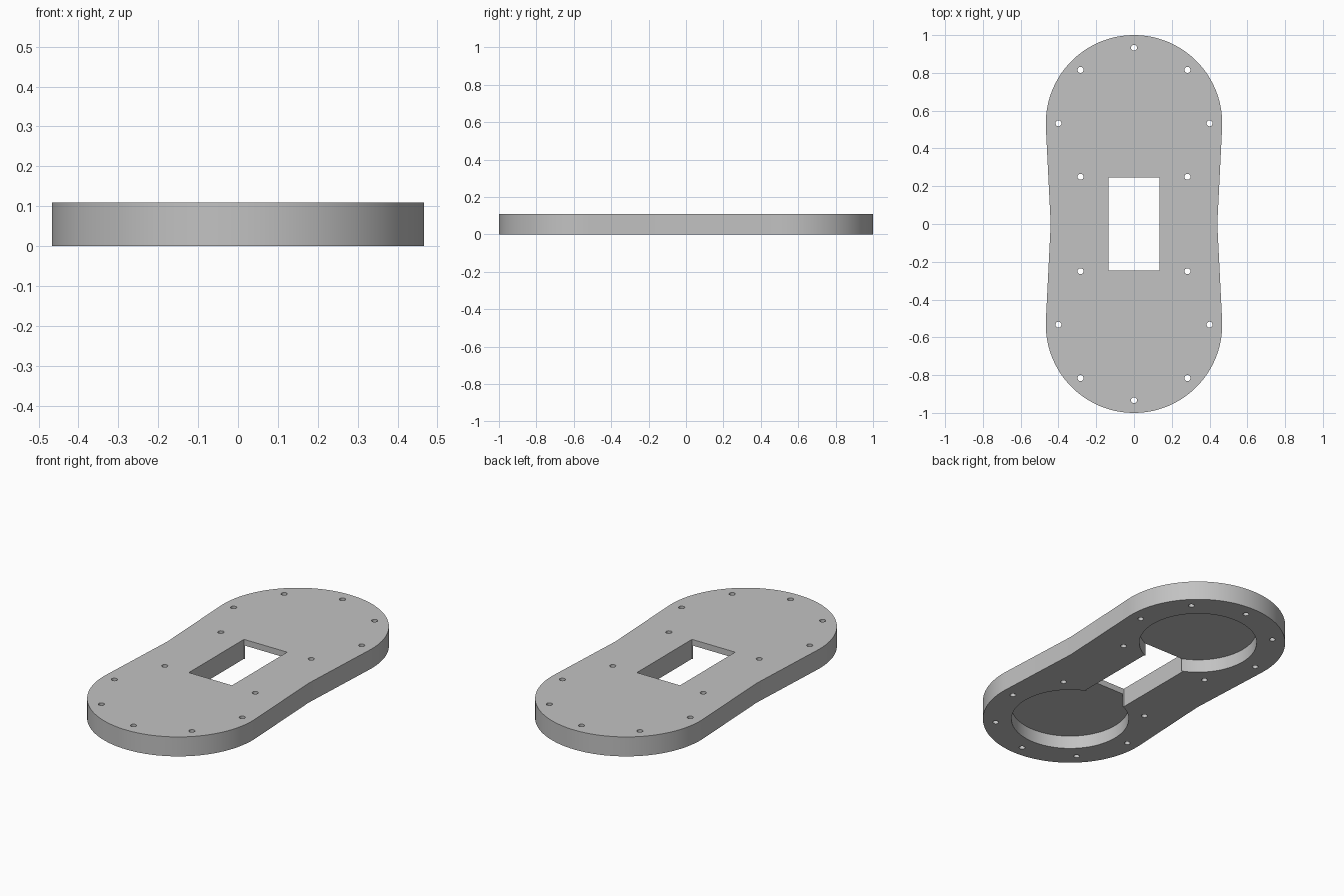
import bpy
import bmesh
import math

HEIGHT = 0.11       # plate thickness
LOBE_R = 0.467      # radius of each rounded end
LOBE_Y = 0.533      # distance of each end's centre from the middle
WAIST = 0.441       # half width at the middle
HOLE_RING = 0.4     # radius of the screw hole circle
HOLE_R = 0.016
POCKET_R = 0.314
POCKET_TOP = 0.034  # thickness left above each pocket

cube = bpy.data.objects.get("Cube")
if cube:
    bpy.data.objects.remove(cube, do_unlink=True)

grey = bpy.data.materials.new("plain grey")
grey.use_nodes = True
colour = (0.54, 0.54, 0.54, 1)
grey.diffuse_color = colour
grey.node_tree.nodes["Principled BSDF"].inputs["Base Color"].default_value = colour


def circle(x, y, r, n):
    return [(x + r * math.cos(2 * math.pi * i / n), y + r * math.sin(2 * math.pi * i / n))
            for i in range(n)]


def prism(name, outlines, z0, z1):
    """Extrude one or more closed outlines from z0 up to z1."""
    bm = bmesh.new()
    for outline in outlines:
        face = bm.faces.new([bm.verts.new((x, y, z0)) for x, y in outline])
        top = bmesh.ops.extrude_face_region(bm, geom=[face])["geom"]
        verts = [v for v in top if isinstance(v, bmesh.types.BMVert)]
        bmesh.ops.translate(bm, vec=(0, 0, z1 - z0), verts=verts)
    bmesh.ops.recalc_face_normals(bm, faces=bm.faces)
    mesh = bpy.data.meshes.new(name)
    bm.to_mesh(mesh)
    bm.free()
    mesh.materials.append(grey)
    obj = bpy.data.objects.new(name, mesh)
    bpy.context.collection.objects.link(obj)
    return obj


# Plate outline: two round ends joined by straight sides that pinch at the waist
lean = math.radians(3)
steps = 72
arc = []
for i in range(steps + 1):
    a = -lean + (math.pi + 2 * lean) * i / steps
    arc.append((LOBE_R * math.cos(a), LOBE_Y + LOBE_R * math.sin(a)))
half = [(WAIST, 0)] + arc
plate = prism("base_plate", [half + [(-x, -y) for x, y in half]], 0, HEIGHT)

# Cutters: centre window, round pockets in the underside, screw holes
wx, wy = 0.135, 0.246
window = prism("window_cutter", [[(-wx, -wy), (wx, -wy), (wx, wy), (-wx, wy)]], -0.1, 0.3)
pockets = prism("pocket_cutter", [circle(0, s * LOBE_Y, POCKET_R, 96) for s in (-1, 1)],
                -0.1, HEIGHT - POCKET_TOP)
holes = []
for side in (-1, 1):
    for k in range(-1, 6):
        a = math.radians(45 * k)
        holes.append(circle(HOLE_RING * math.cos(a),
                            side * (LOBE_Y + HOLE_RING * math.sin(a)), HOLE_R, 20))
screw_holes = prism("screw_hole_cutter", holes, -0.1, 0.3)

# Cut the plate, then remove the cutters
bpy.ops.object.select_all(action="DESELECT")
plate.select_set(True)
bpy.context.view_layer.objects.active = plate
for cutter in (pockets, window, screw_holes):
    mod = plate.modifiers.new(cutter.name, "BOOLEAN")
    mod.operation = "DIFFERENCE"
    mod.solver = "EXACT"
    mod.object = cutter
    bpy.ops.object.modifier_apply(modifier=mod.name)
    bpy.data.objects.remove(cutter, do_unlink=True)

bpy.ops.object.shade_smooth_by_angle(angle=math.radians(30))
